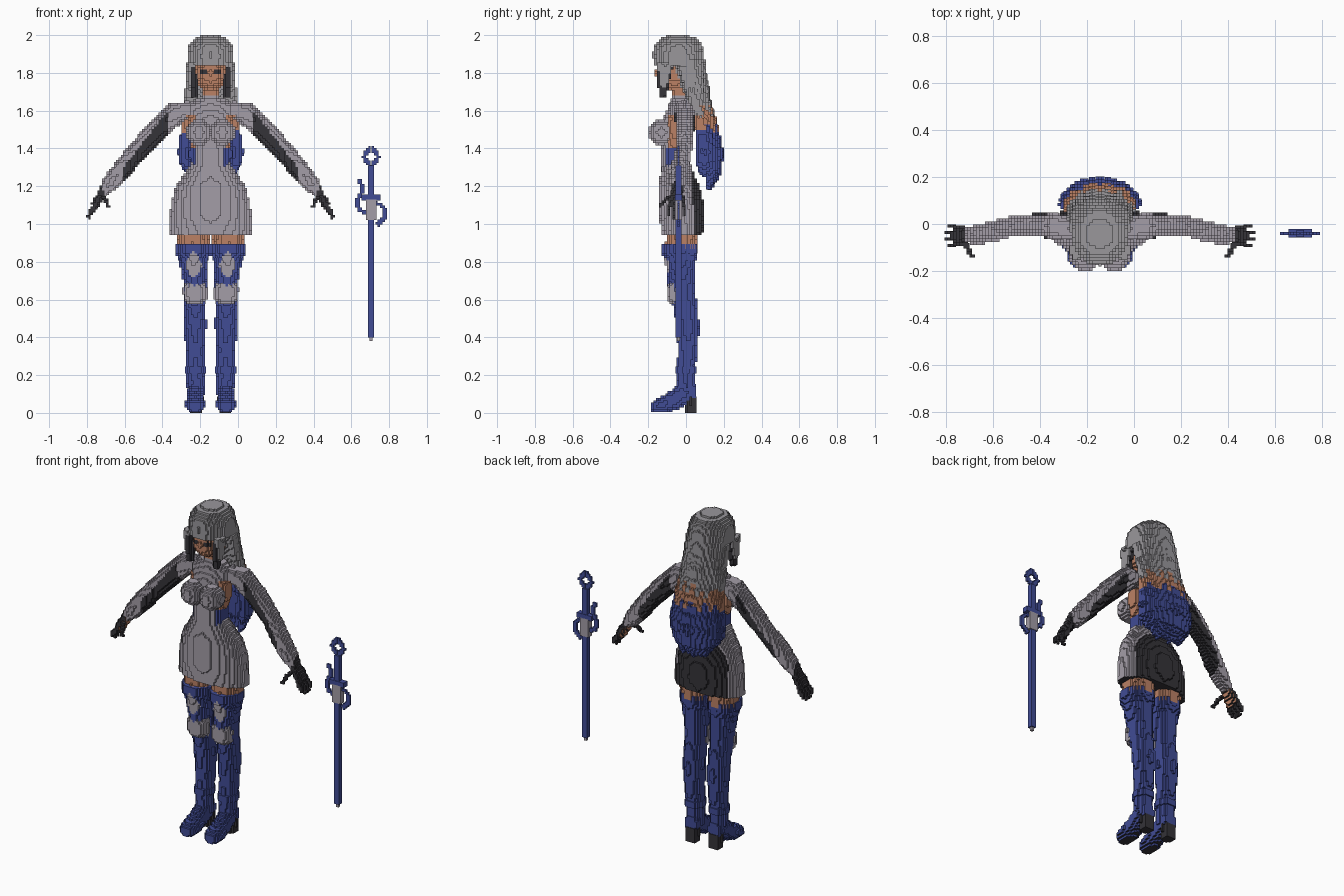
import bpy, bmesh, math, random
from mathutils import Vector

random.seed(4)
if "Cube" in bpy.data.objects:
    bpy.data.objects.remove(bpy.data.objects["Cube"])

X0 = -0.145      # body centre line
H = 0.0125       # block size
X, Y, Z = Vector((1, 0, 0)), Vector((0, 1, 0)), Vector((0, 0, 1))


def material(name, rgb):
    m = bpy.data.materials.new(name)
    m.use_nodes = True
    m.diffuse_color = (*rgb, 1)
    m.node_tree.nodes["Principled BSDF"].inputs["Base Color"].default_value = (*rgb, 1)
    return m


LIGHT = material("pale grey cloth", (0.37, 0.34, 0.39))
HAIR = material("silver hair", (0.32, 0.31, 0.33))
SKIN = material("skin", (0.50, 0.22, 0.13))
BLUE = material("blue", (0.052, 0.072, 0.30))
DARK = material("charcoal", (0.035, 0.033, 0.04))


def finish(name, bm, mats, rule, blocks):
    """Turn a closed shape into small blocks and colour its faces by a rule."""
    bmesh.ops.recalc_face_normals(bm, faces=bm.faces)
    me = bpy.data.meshes.new(name)
    bm.to_mesh(me)
    bm.free()
    ob = bpy.data.objects.new(name, me)
    bpy.context.collection.objects.link(ob)
    if blocks:
        size = max(ob.dimensions) if max(ob.dimensions) > 0 else 1
        co = [v.co for v in me.vertices]
        size = max(max(c[i] for c in co) - min(c[i] for c in co) for i in range(3))
        depth = max(1, math.ceil(math.log2(size / (0.9 * H))))
        mod = ob.modifiers.new("Blocks", 'REMESH')
        mod.mode = 'BLOCKS'
        mod.octree_depth = depth
        mod.scale = size / (H * 2 ** depth)
        mod.use_remove_disconnected = False
        dg = bpy.context.evaluated_depsgraph_get()
        baked = bpy.data.meshes.new_from_object(ob.evaluated_get(dg))
        ob.modifiers.clear()
        ob.data = baked
        bpy.data.meshes.remove(me)
        baked.name = name
    ob.data.materials.clear()
    for m in mats:
        ob.data.materials.append(m)
    for p in ob.data.polygons:
        p.material_index = rule(p.center, p.normal) if rule else 0
    return ob


def loft(name, pts, mats, rule=None, u=X, v=Y, blocks=True, n=24):
    """Skin ellipses (x, y, z, a, b); with u=None rings follow a path in xz."""
    bm = bmesh.new()
    rings = []
    for i, (x, y, z, a, b) in enumerate(pts):
        c = Vector((x, y, z))
        uu, vv = u, v
        if u is None:
            p, q = pts[max(i - 1, 0)], pts[min(i + 1, len(pts) - 1)]
            t = Vector((q[0] - p[0], 0, q[2] - p[2])).normalized()
            uu, vv = Y, Vector((-t.z, 0, t.x))
        rings.append([bm.verts.new(c + uu * a * math.cos(k * math.tau / n)
                                   + vv * b * math.sin(k * math.tau / n)) for k in range(n)])
    for r, s in zip(rings, rings[1:]):
        for k in range(n):
            bm.faces.new((r[k], r[(k + 1) % n], s[(k + 1) % n], s[k]))
    bm.faces.new(rings[0])
    bm.faces.new(rings[-1])
    return finish(name, bm, mats, rule, blocks)


def stack(name, rows, mats, rule=None, cx=X0):
    """Vertical loft from rows of (z, y, half width, half depth)."""
    return loft(name, [(cx, y, z, a, b) for z, y, a, b in rows], mats, rule)


def ball(name, c, r, mats, rule=None):
    ts = [math.pi * (i + 0.3) / 10.6 for i in range(11)]
    return loft(name, [(c[0], c[1], c[2] + r[2] * math.cos(t), r[0] * math.sin(t),
                        r[1] * math.sin(t)) for t in ts], mats, rule)


def box(name, lo, hi, mat):
    bm = bmesh.new()
    bmesh.ops.create_cube(bm, size=1)
    for w in bm.verts:
        w.co = Vector([(lo[i] + hi[i]) / 2 + w.co[i] * (hi[i] - lo[i]) for i in range(3)])
    return finish(name, bm, [mat], None, False)


# head and neck
ball("head", (X0, -0.06, 1.80), (0.085, 0.103, 0.10), [SKIN, DARK],
     lambda c, n: int(1.79 < c.z < 1.825 and c.y < -0.08 and 0.02 < abs(c.x - X0) < 0.06))
stack("neck", [(1.60, -0.03, 0.065, 0.055), (1.66, -0.03, 0.05, 0.048),
               (1.75, -0.035, 0.042, 0.042)], [LIGHT, SKIN], lambda c, n: int(c.z > 1.685))

# hair: crown, back mass and face locks
stack("hair_crown", [(2.0, -0.04, 0.05, 0.05), (1.985, -0.04, 0.085, 0.095),
                     (1.95, -0.042, 0.114, 0.125), (1.90, -0.04, 0.123, 0.137),
                     (1.84, -0.035, 0.124, 0.137)], [HAIR])
stack("hair_back", [(1.87, 0.0, 0.123, 0.10), (1.78, 0.025, 0.125, 0.085),
                    (1.70, 0.05, 0.125, 0.07), (1.62, 0.075, 0.115, 0.05),
                    (1.56, 0.09, 0.10, 0.035)], [HAIR, SKIN], lambda c, n: int(c.z < 1.60))
for s, side in ((1, "left"), (-1, "right")):
    loft(f"{side}_face_lock", [(X0 + s * 0.10, -0.11, 1.86, 0.025, 0.045),
                               (X0 + s * 0.095, -0.12, 1.75, 0.024, 0.032),
                               (X0 + s * 0.085, -0.125, 1.665, 0.014, 0.018)],
         [HAIR, DARK], lambda c, n: int(c.z < 1.83 and abs(c.x - X0) < 0.108))

# long hanging strands, silver to brown to blue
levels = [(1.84, 0.10, -0.02, 0.07, 0.03), (1.65, 0.112, 0.04, 0.105, 0.028),
          (1.50, 0.128, 0.075, 0.145, 0.03), (1.38, 0.145, 0.085, 0.168, 0.031),
          (1.27, 0.135, 0.08, 0.16, 0.028)]
COUNT = 15
for i in range(COUNT):
    th = math.pi * i / (COUNT - 1)
    co, si = math.cos(th), math.sin(th)
    pts = [(X0 + rx * co, y0 + (yb - y0) * si, z + 0.05 * (1 - si) * (z < 1.3), r, r)
           for z, rx, y0, yb, r in levels]
    tip = 1.27 - 0.10 * si + random.uniform(-0.01, 0.03)
    pts.append((X0 + 0.12 * co, 0.08 + 0.05 * si, tip, 0.012, 0.012))
    a, b = 1.61 + random.uniform(-0.05, 0.04), 1.50 + random.uniform(-0.03, 0.04)
    loft(f"hair_strand_{i + 1}", pts, [HAIR, SKIN, BLUE],
         lambda c, n, a=a, b=b: 0 if c.z > a else 1 if c.z > b else 2, n=12)


# torso with open sides and back
def torso_rule(c, n):
    dx = abs(c.x - X0)
    if 1.40 < c.z < 1.58 and (dx > 0.085 or c.y > 0):
        return 1
    return 2 if 1.30 < c.z <= 1.40 and dx > 0.075 else 0


stack("torso", [(1.66, -0.03, 0.08, 0.05), (1.62, -0.035, 0.14, 0.06), (1.56, -0.045, 0.125, 0.075),
                (1.48, -0.05, 0.122, 0.08), (1.40, -0.055, 0.10, 0.078),
                (1.28, -0.055, 0.10, 0.078)], [LIGHT, SKIN, BLUE], torso_rule)
for s, side in ((1, "left"), (-1, "right")):
    ball(f"{side}_bust", (X0 + s * 0.062, -0.13, 1.485), (0.068, 0.07, 0.07), [LIGHT])

# skirt with dark back panel
stack("skirt", [(1.33, -0.055, 0.10, 0.075), (1.26, -0.045, 0.145, 0.09), (1.20, -0.035, 0.185, 0.107),
                (1.12, -0.025, 0.208, 0.117), (1.03, -0.022, 0.217, 0.117),
                (0.94, -0.02, 0.221, 0.108)], [LIGHT, DARK],
      lambda c, n: int((c.y > 0.035 and abs(c.x - X0) < 0.17) or (n.z < -0.5 and c.z < 0.96)))


def arm_rule(c, n):
    dx = abs(c.x - X0)
    if dx > 0.575:
        return 1
    mid = 1.52 - (dx - 0.30) * 1.29
    return int(0.22 < dx < 0.46 and c.z < mid - 0.012)


def leg_rule(c, n):
    off = abs(abs(c.x - X0) - 0.09)
    if c.y < -0.06 and off < 0.045 * min((0.865 - c.z) / 0.07, (c.z - 0.71) / 0.06, 1):
        return 1
    return 2 if c.z > 0.87 else 0


for s, side in ((1, "left"), (-1, "right")):
    def path(rows):
        return [(X0 + s * dx, y, z, a, b) for dx, y, z, a, b in rows]

    # arm, hand and fingers
    loft(f"{side}_arm", path([(0.10, -0.02, 1.61, 0.045, 0.04), (0.18, -0.01, 1.59, 0.055, 0.06),
                              (0.28, -0.005, 1.50, 0.048, 0.06), (0.375, -0.01, 1.40, 0.043, 0.052),
                              (0.46, -0.035, 1.30, 0.046, 0.054), (0.53, -0.045, 1.215, 0.04, 0.045),
                              (0.58, -0.05, 1.16, 0.028, 0.024)]), [LIGHT, DARK], arm_rule, u=None)
    loft(f"{side}_hand", path([(0.565, -0.05, 1.175, 0.028, 0.022), (0.595, -0.05, 1.13, 0.046, 0.024),
                               (0.62, -0.05, 1.09, 0.046, 0.02)]), [DARK, SKIN],
         lambda c, n, s=s: int(n.x * s < -0.5), u=None)
    for k in range(4):
        y = -0.092 + k * 0.028
        drop = 0.012 if k in (1, 2) else 0
        loft(f"{side}_finger_{k + 1}", path([(0.61, y, 1.10, 0.011, 0.012),
                                             (0.648, y, 1.045 - drop, 0.010, 0.011)]),
             [DARK], u=None, n=8)
    loft(f"{side}_thumb", path([(0.575, -0.085, 1.15, 0.014, 0.014), (0.55, -0.12, 1.12, 0.014, 0.014),
                                (0.543, -0.14, 1.085, 0.011, 0.011)]), [DARK], n=8)

    # leg and high boot
    loft(f"{side}_leg", path([(0.10, -0.02, 1.00, 0.088, 0.08), (0.093, -0.025, 0.88, 0.085, 0.085),
                              (0.09, -0.03, 0.80, 0.078, 0.08), (0.085, -0.025, 0.70, 0.063, 0.075),
                              (0.083, -0.02, 0.63, 0.060, 0.07), (0.082, 0.0, 0.55, 0.058, 0.065),
                              (0.082, 0.01, 0.45, 0.060, 0.06), (0.08, 0.01, 0.33, 0.052, 0.054),
                              (0.08, 0.0, 0.22, 0.045, 0.05), (0.078, 0.0, 0.10, 0.045, 0.05)]),
         [BLUE, LIGHT, SKIN], leg_rule)
    loft(f"{side}_boot_cuff", path([(0.09, -0.03, 0.81, 0.080, 0.083), (0.092, -0.035, 0.855, 0.094, 0.10),
                                    (0.092, -0.035, 0.89, 0.092, 0.097)]), [BLUE, LIGHT],
         lambda c, n: int(leg_rule(c, n) == 1))
    loft(f"{side}_knee_plate", path([(0.082, -0.045, 0.575, 0.045, 0.035), (0.082, -0.055, 0.60, 0.062, 0.048),
                                     (0.083, -0.055, 0.665, 0.064, 0.05), (0.083, -0.05, 0.69, 0.05, 0.045)]),
         [LIGHT])
    loft(f"{side}_ankle_cuff", path([(0.08, 0.0, 0.205, 0.053, 0.06), (0.08, 0.0, 0.25, 0.053, 0.06)]), [BLUE])
    loft(f"{side}_foot", path([(0.078, 0.055, 0.11, 0.036, 0.045), (0.078, -0.02, 0.10, 0.046, 0.07),
                               (0.08, -0.07, 0.068, 0.048, 0.058), (0.082, -0.12, 0.045, 0.054, 0.045),
                               (0.083, -0.16, 0.036, 0.049, 0.036), (0.083, -0.187, 0.028, 0.03, 0.022)]),
         [BLUE, DARK], lambda c, n: int(n.z < -0.5), v=Z)
    loft(f"{side}_heel", path([(0.078, 0.028, 0.0, 0.036, 0.032), (0.078, 0.025, 0.085, 0.04, 0.036)]), [DARK])

# sword
SX, SY = 0.705, -0.04
box("sword_blade", (SX - 0.016, SY - 0.015, 0.40), (SX + 0.016, SY + 0.015, 1.03), BLUE)
box("sword_tip", (SX - 0.008, SY - 0.008, 0.38), (SX + 0.008, SY + 0.008, 0.40), LIGHT)
box("sword_collar", (SX - 0.028, SY - 0.018, 1.02), (SX + 0.028, SY + 0.018, 1.13), LIGHT)
box("sword_crossbar", (SX - 0.05, SY - 0.018, 1.125), (SX + 0.05, SY + 0.018, 1.155), BLUE)
box("sword_grip", (SX - 0.016, SY - 0.015, 1.155), (SX + 0.016, SY + 0.015, 1.31), BLUE)


def rod(name, rows, r=0.012):
    loft(name, [(SX + x, SY, z, r, r) for x, z in rows], [BLUE], u=None, n=8)


for s, side in ((1, "left"), (-1, "right")):
    rod(f"{side}_pommel_lower", [(0, 1.30), (s * 0.042, 1.36)])
    rod(f"{side}_pommel_upper", [(s * 0.042, 1.355), (0, 1.41)])
rod("upper_quillon", [(-0.06, 1.235), (-0.045, 1.19), (-0.06, 1.15), (-0.08, 1.11), (-0.06, 1.075), (-0.02, 1.06)])
rod("lower_quillon", [(0.02, 1.11), (0.055, 1.10), (0.078, 1.06), (0.065, 1.025), (0.035, 0.995)])
